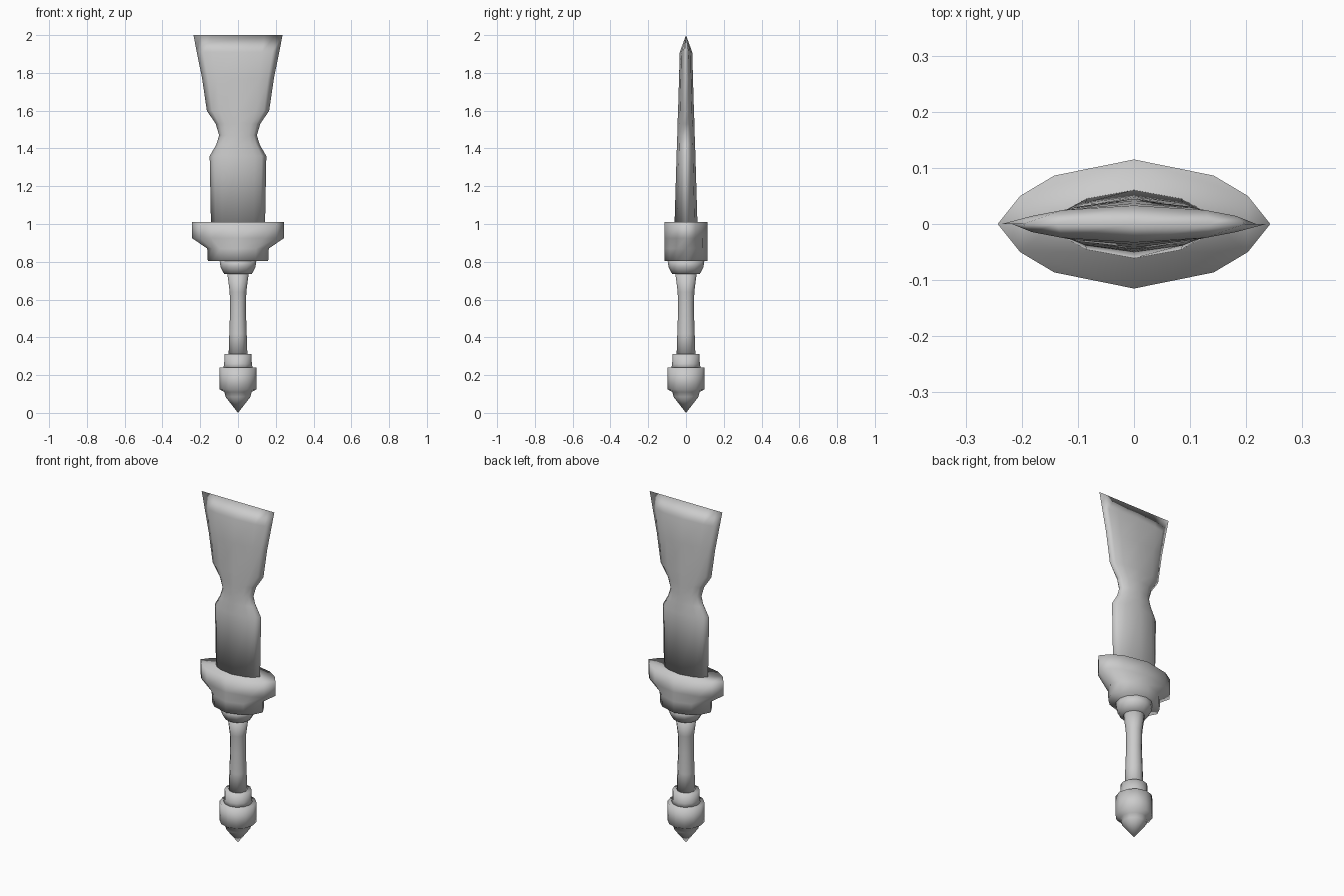
import bpy
import bmesh

cube = bpy.data.objects.get("Cube")
if cube:
    bpy.data.objects.remove(cube, do_unlink=True)

GREY = (0.6, 0.6, 0.6, 1)
metal = bpy.data.materials.new("grey metal")
metal.use_nodes = True
metal.diffuse_color = GREY
metal.node_tree.nodes["Principled BSDF"].inputs["Base Color"].default_value = GREY


def mirrored(quarter):
    """Complete a closed outline from its quarter, side tip to front ridge."""
    half = quarter + [(-x, y) for x, y in reversed(quarter[:-1])]
    return half + [(x, -y) for x, y in reversed(half[1:-1])]


ROUND = mirrored([(1, 0), (0.866, 0.5), (0.5, 0.866), (0, 1)])
LENS = mirrored([(1, 0), (0.835, 0.435), (0.585, 0.75), (0, 1)])


def loft(name, outline, levels):
    """Skin an outline through levels of (z, half width, half depth)."""
    bm = bmesh.new()
    rings = [[bm.verts.new((x * w, y * d, z)) for x, y in outline]
             for z, w, d in levels]
    n = len(outline)
    for low, high in zip(rings, rings[1:]):
        for i in range(n):
            j = (i + 1) % n
            bm.faces.new((low[i], low[j], high[j], high[i]))
    bm.faces.new(rings[0][::-1])
    bm.faces.new(rings[-1])
    bmesh.ops.remove_doubles(bm, verts=bm.verts, dist=0.0002)
    bmesh.ops.recalc_face_normals(bm, faces=bm.faces)
    for face in bm.faces:
        face.smooth = True
    mesh = bpy.data.meshes.new(name)
    bm.to_mesh(mesh)
    bm.free()
    mesh.materials.append(metal)
    obj = bpy.data.objects.new(name, mesh)
    bpy.context.collection.objects.link(obj)


def turned(name, profile):
    loft(name, ROUND, [(z, r, r) for z, r in profile])


# Pommel with its pointed end and neck ring
turned("pommel", [(0, 0), (0.085, 0.066), (0.11, 0.072), (0.125, 0.098),
                  (0.24, 0.098)])
turned("pommel_neck", [(0.235, 0.078), (0.26, 0.073), (0.312, 0.072)])

# Waisted grip and the collar under the guard
turned("grip", [(0.3, 0.05), (0.42, 0.046), (0.54, 0.042), (0.64, 0.044),
                (0.75, 0.058)])
turned("collar", [(0.735, 0.073), (0.77, 0.092), (0.81, 0.098)])

# Stepped lens-shaped guard
loft("guard", LENS, [(0.805, 0.16, 0.115), (0.87, 0.163, 0.115),
                     (0.925, 0.243, 0.115), (1.01, 0.243, 0.115)])

# Flared blade with a waist and a chisel edge on top
loft("blade", LENS, [(0.99, 0.143, 0.061), (1.36, 0.15, 0.05),
                     (1.42, 0.115, 0.048), (1.47, 0.1, 0.046),
                     (1.53, 0.118, 0.045), (1.6, 0.165, 0.042),
                     (1.77, 0.19, 0.037), (1.91, 0.218, 0.033),
                     (2.0, 0.236, 0.0)])
